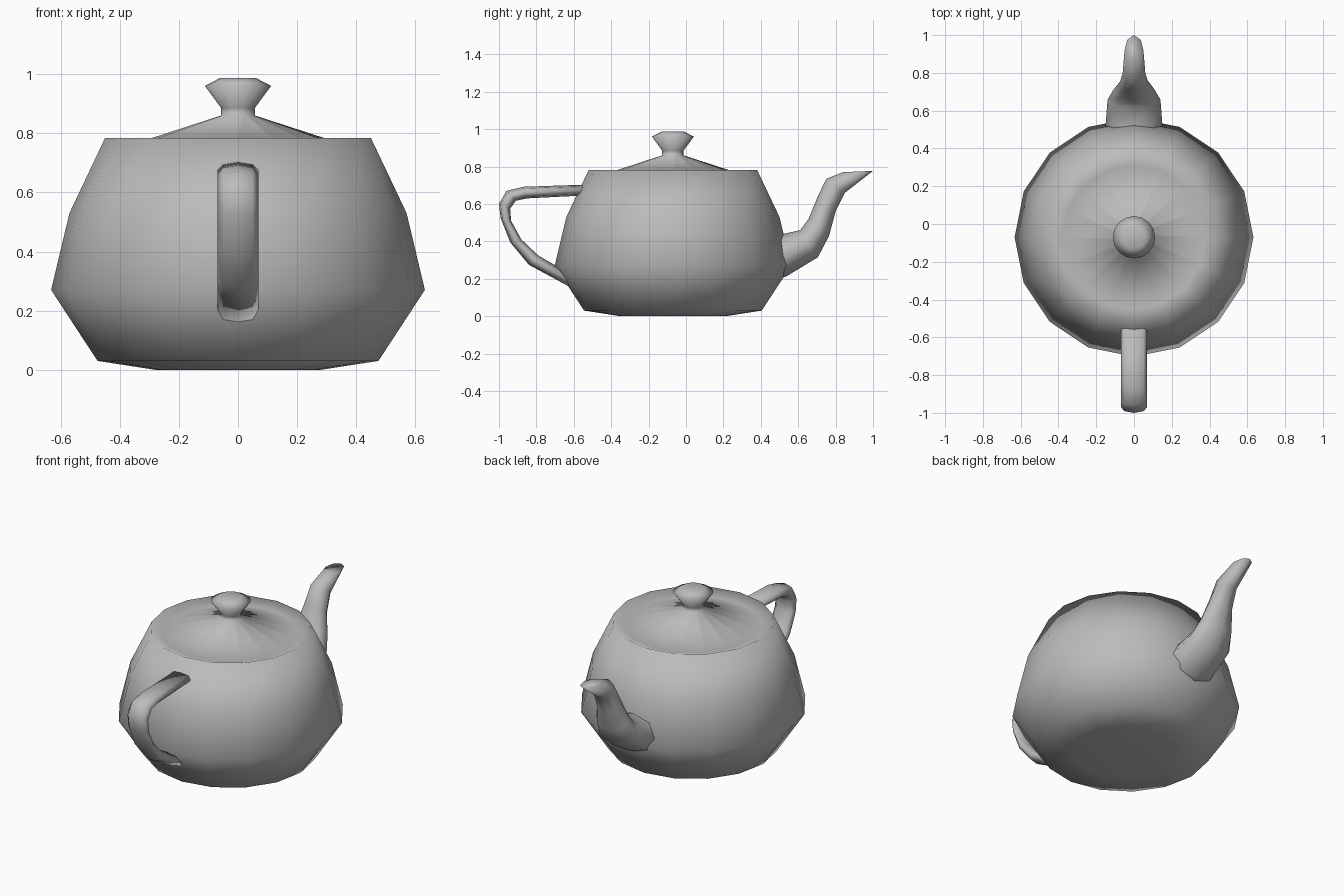
import bpy, bmesh, math

cube = bpy.data.objects.get("Cube")
if cube:
    bpy.data.objects.remove(cube, do_unlink=True)

grey = bpy.data.materials.new("plain_grey")
grey.use_nodes = True
colour = (0.5, 0.5, 0.5, 1)
grey.diffuse_color = colour
grey.node_tree.nodes["Principled BSDF"].inputs["Base Color"].default_value = colour

POT_Y = -0.07


def skin(name, rings, cap=True):
    """Bridge closed rings of points into a smooth-shaded object."""
    bm = bmesh.new()
    loops = [[bm.verts.new(p) for p in ring] for ring in rings]
    n = len(loops[0])
    for a, b in zip(loops, loops[1:]):
        for i in range(n):
            j = (i + 1) % n
            bm.faces.new((a[i], a[j], b[j], b[i]))
    if cap:
        bm.faces.new(loops[0][::-1])
        bm.faces.new(loops[-1])
    bmesh.ops.recalc_face_normals(bm, faces=bm.faces)
    for f in bm.faces:
        f.smooth = True
    mesh = bpy.data.meshes.new(name)
    bm.to_mesh(mesh)
    bm.free()
    mesh.materials.append(grey)
    obj = bpy.data.objects.new(name, mesh)
    bpy.context.collection.objects.link(obj)
    return obj


def turned(name, profile, sides=16):
    """Revolve (radius, height) points about the pot's axis."""
    steps = [math.tau * i / sides for i in range(sides)]
    return skin(name, [[(r * math.cos(a), POT_Y + r * math.sin(a), z) for a in steps]
                       for r, z in profile])


def tube(name, sections, sides=8):
    """Skin elliptical sections given as (outer y, z), (inner y, z), half width."""
    rings = []
    for (y0, z0), (y1, z1), w in sections:
        ring = []
        for i in range(sides):
            a = math.tau * i / sides
            t = (1 - math.cos(a)) / 2
            ring.append((w * math.sin(a), y0 + (y1 - y0) * t, z0 + (z1 - z0) * t))
        rings.append(ring)
    return skin(name, rings)


# Body, sunken lid and knob in one continuous turned surface
turned("pot_body_and_lid", [
    (0.28, 0), (0.475, 0.03), (0.632, 0.27), (0.57, 0.53), (0.45, 0.783),
    (0.38, 0.755), (0.057, 0.86), (0.057, 0.885), (0.112, 0.96), (0.06, 0.987)])

# Spout, wide at the root and cut level at the mouth
tube("spout", [
    ((0.44, 0.43), (0.47, 0.185), 0.15),
    ((0.52, 0.44), (0.54, 0.215), 0.15),
    ((0.61, 0.46), (0.705, 0.315), 0.14),
    ((0.655, 0.52), (0.765, 0.43), 0.11),
    ((0.70, 0.63), (0.80, 0.56), 0.075),
    ((0.75, 0.735), (0.85, 0.66), 0.06),
    ((0.84, 0.77), (1.0, 0.777), 0.05)])

# Handle loop
tube("handle", [(o, i, 0.07) for o, i in [
    ((-0.55, 0.703), (-0.55, 0.645)),
    ((-0.87, 0.692), (-0.85, 0.63)),
    ((-0.96, 0.67), (-0.91, 0.617)),
    ((-1.0, 0.60), (-0.94, 0.575)),
    ((-0.99, 0.52), (-0.935, 0.51)),
    ((-0.94, 0.395), (-0.88, 0.41)),
    ((-0.84, 0.275), (-0.79, 0.325)),
    ((-0.60, 0.145), (-0.60, 0.215))]])
